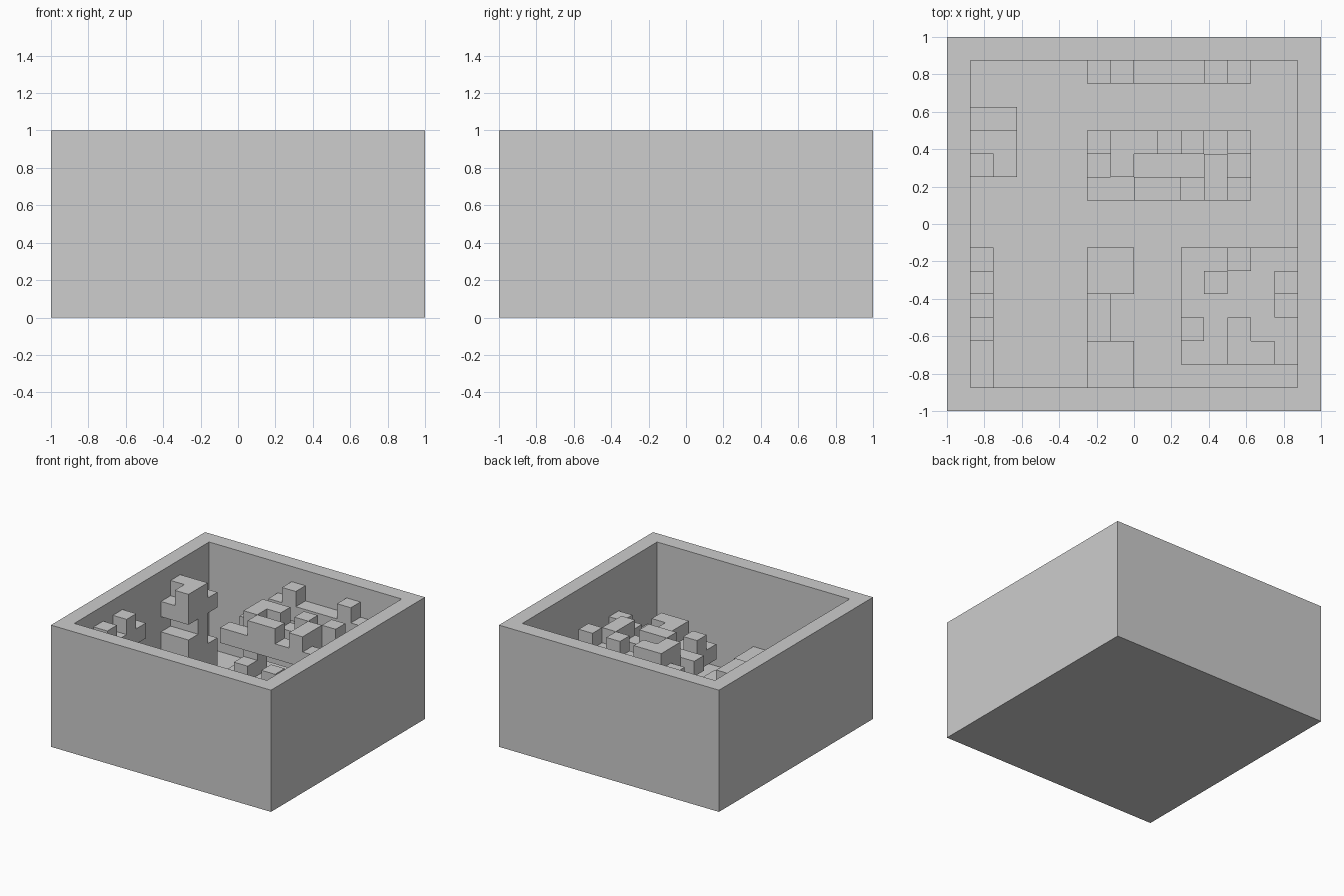
import bpy, bmesh
from mathutils import Vector

old = bpy.data.objects.get("Cube")
if old:
    bpy.data.objects.remove(old, do_unlink=True)

UNIT = 1 / 8
HALF = 8

grey = bpy.data.materials.new("mid_grey")
grey.use_nodes = True
colour = (0.61, 0.61, 0.61, 1)
grey.diffuse_color = colour
grey.node_tree.nodes["Principled BSDF"].inputs["Base Color"].default_value = colour


def finish(name, bm):
    bmesh.ops.recalc_face_normals(bm, faces=bm.faces)
    mesh = bpy.data.meshes.new(name)
    bm.to_mesh(mesh)
    bm.free()
    mesh.materials.append(grey)
    obj = bpy.data.objects.new(name, mesh)
    bpy.context.collection.objects.link(obj)


def blocks(name, origin, layers):
    """Unit blocks from layers (bottom up) of rows (back to front), outer skin only."""
    cells = set()
    for k, rows in enumerate(layers):
        for j, row in enumerate(reversed(rows)):
            for i, mark in enumerate(row):
                if mark == "#":
                    cells.add((origin[0] + i, origin[1] + j, origin[2] + k))
    bm = bmesh.new()
    for cell in cells:
        for axis in range(3):
            for side in (0, 1):
                near = list(cell)
                near[axis] += 2 * side - 1
                if tuple(near) in cells:
                    continue
                u, v = (axis + 1) % 3, (axis + 2) % 3
                corners = []
                for a, b in ((0, 0), (1, 0), (1, 1), (0, 1)):
                    p = Vector(cell)
                    p[axis] += side
                    p[u] += a
                    p[v] += b
                    corners.append(bm.verts.new((p - Vector((HALF, HALF, 0))) * UNIT))
                bm.faces.new(corners if side else corners[::-1])
    bmesh.ops.remove_doubles(bm, verts=bm.verts, dist=UNIT / 100)
    bmesh.ops.dissolve_limit(bm, angle_limit=0.01, verts=bm.verts, edges=bm.edges)
    finish(name, bm)


# Open box with thick walls and floor
bm = bmesh.new()
bmesh.ops.create_cube(bm, size=2)
for vert in bm.verts:
    vert.co.z = (vert.co.z + 1) / 2
top = max(bm.faces, key=lambda f: f.calc_center_median().z)
bmesh.ops.inset_individual(bm, faces=[top], thickness=UNIT, use_even_offset=True)
pit = bmesh.ops.extrude_discrete_faces(bm, faces=[top])["faces"][0]
bmesh.ops.translate(bm, verts=pit.verts, vec=(0, 0, UNIT - 1))
finish("open_box", bm)

# Ledge on the back wall
blocks("back_ledge", (6, 14, 5), [
    ["#######"],
    [".#...#."],
])

# Raised ring in the middle, on two posts over a base plate with studs
posts = [".......",
         ".#...#.",
         "......."]
blocks("middle_ring", (6, 9, 1), [
    posts,
    ["#######"] * 3,
    [".......",
     ".#...#.",
     ".#.#..."],
    posts,
    ["#######",
     ".#...#.",
     "#######"],
    [".##.#.#",
     ".#...#.",
     "..##.#."],
])

# Stack against the side wall
full = ["##", "##", "##"]
blocks("side_stack", (1, 10, 1), [
    full, full,
    ["..", "##", "##"],
    ["..", "##", ".."],
    full,
    ["..", "##", ".#"],
])

# Ledge on the same wall, nearer the front
blocks("side_ledge", (1, 1, 5), [
    ["#"] * 6,
    [".", "#", ".", "#", ".", "."],
])

# Low front block with a step
blocks("front_steps", (6, 1, 1), [
    ["##", "##", "#.", "#.", "##", "##"],
    ["##", "##", "..", "..", "##", "##"],
])

# Raised corner platform with studs
blocks("corner_platform", (10, 2, 1), [
    [".....", ".###.", ".###.", ".###.", "....."],
    ["#####"] * 5,
    ["..#..",
     ".#..#",
     "....#",
     "#.#..",
     "..##."],
    [".....", "....#", ".....", ".....", "....."],
])
